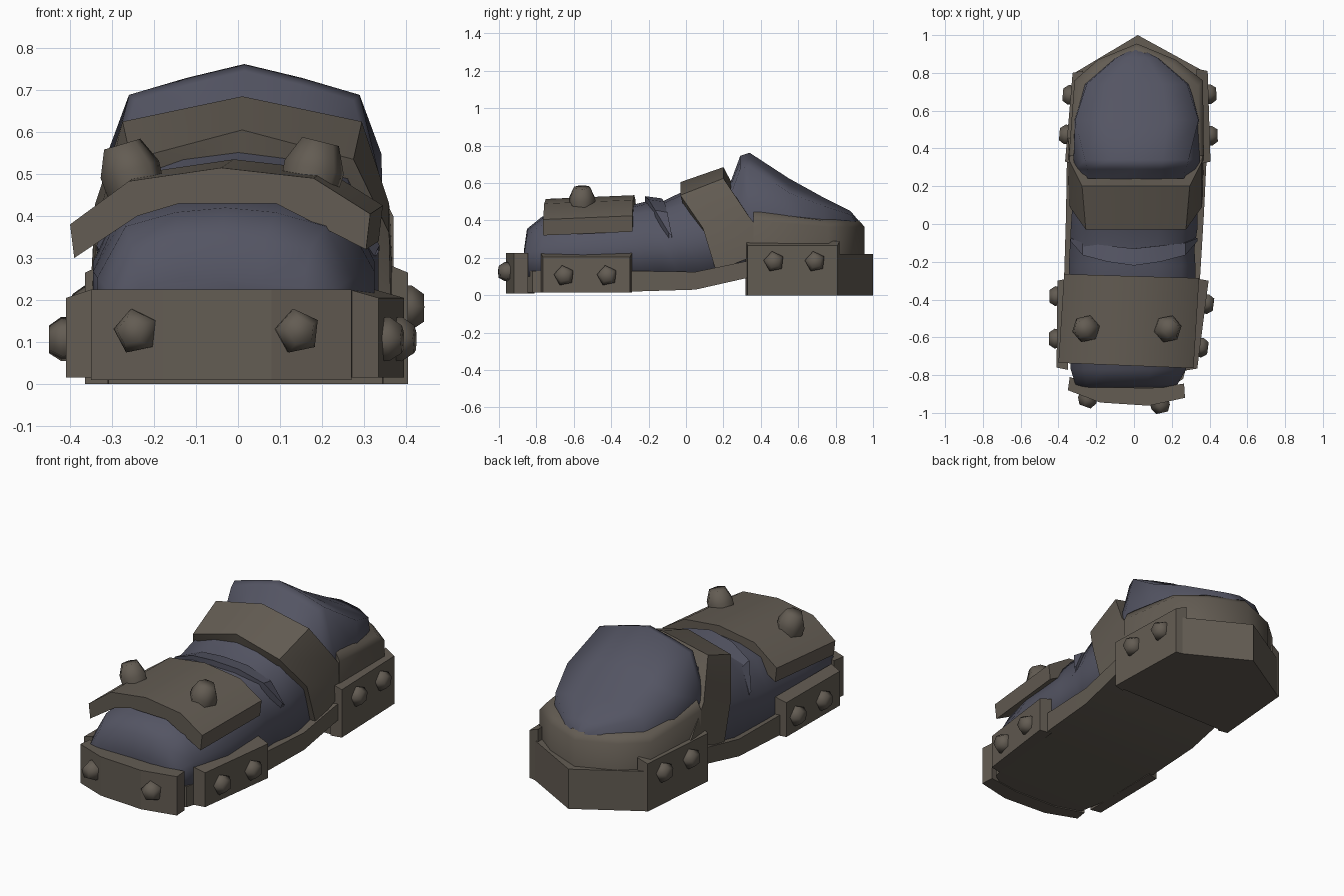
import bpy, bmesh, math
from mathutils import Vector

if "Cube" in bpy.data.objects:
    bpy.data.objects.remove(bpy.data.objects["Cube"])


def material(name, col):
    m = bpy.data.materials.new(name)
    m.diffuse_color = (*col, 1)
    m.use_nodes = True
    m.node_tree.nodes["Principled BSDF"].inputs["Base Color"].default_value = m.diffuse_color
    return m


BROWN = material("brown_leather", (0.125, 0.107, 0.086))
SLATE = material("slate_cloth", (0.088, 0.090, 0.125))


def loft(name, rings, mat, wrap=False, angle=32):
    """Skin closed rings; cap both ends, or join last to first when wrap."""
    bm = bmesh.new()
    vs = [[bm.verts.new(p) for p in r] for r in rings]
    n = len(rings[0])
    for a, b in zip(vs, vs[1:] + vs[:1] if wrap else vs[1:]):
        for i in range(n):
            j = (i + 1) % n
            bm.faces.new((a[i], a[j], b[j], b[i]))
    if not wrap:
        bm.faces.new(vs[0])
        bm.faces.new(vs[-1])
    bmesh.ops.recalc_face_normals(bm, faces=bm.faces)
    me = bpy.data.meshes.new(name)
    bm.to_mesh(me)
    bm.free()
    me.materials.append(mat)
    ob = bpy.data.objects.new(name, me)
    bpy.context.collection.objects.link(ob)
    if angle:
        bpy.ops.object.select_all(action='DESELECT')
        ob.select_set(True)
        bpy.context.view_layer.objects.active = ob
        bpy.ops.object.shade_smooth_by_angle(angle=math.radians(angle))
    return ob


def prism(name, outline, z0, z1, mat):
    return loft(name, [[(x, y, z) for x, y in outline] for z in (z0, z1)], mat, angle=0)


def stud(name, pos, normal, r, h, sides):
    """Blunt faceted rivet standing on a surface."""
    q = Vector(normal).normalized().to_track_quat('Z', 'Y')
    rings = []
    for k, t in ((.95, -0.3), (1, 0.3), (0.62, 1)):
        rings.append([Vector(pos) + q @ Vector((r * k * math.cos(a), r * k * math.sin(a), h * t))
                      for a in (math.tau * i / sides + math.pi / 2 + .2 for i in range(sides))])
    loft(name, rings, BROWN, angle=75)


# Cloth upper: cross-sections from toe to the closed ankle dome and heel
def section(y, w, cx, z0, z1, u=.78, v=.86):
    k = 1 - (1 - v) * .45 if y > .26 else .965
    side = [(1, 0), (1, .48), (u, v), (u * .5, k)]
    pts = [(-a, b) for a, b in side] + [(0, 1)] + side[::-1]
    return [(cx + w * a, y, z0 + (z1 - z0) * b) for a, b in pts]


stations = [  # y, half width, centre x, base z, top z, shoulder width and height
    (-.865, .25, -.04, .10, .25), (-.85, .27, -.04, .10, .355), (-.77, .305, -.03, .10, .42),
    (-.55, .335, -.01, .10, .45), (-.28, .335, -.01, .10, .485), (-.22, .335, -.01, .10, .50),
    (-.13, .33, -.01, .10, .50), (-.03, .335, 0, .10, .548), (.12, .33, .005, .10, .585),
    (.24, .315, .01, .12, .61), (.29, .325, .015, .14, .745, .8, .885),
    (.34, .335, .015, .15, .762, .82, .88), (.55, .33, .015, .17, .625, .99, .83),
    (.74, .28, .015, .18, .52, .95, .87), (.88, .12, .015, .18, .45, .9, .93),
    (.93, .02, .015, .18, .39)]
loft("cloth_upper", [section(*s) for s in stations], SLATE, angle=100)

# Folded tongue lip, a thin V-shaped cloth wedge across the instep, narrowing to its ends
half = [(.337, -.09, .33), (.272, -.165, .455), (.14, -.20, .512), (0, -.22, .53)]
width = [.015, .065, .085, .09]


def lip(dy, k, dz):
    pts = [(x * k, y + w * dy, z + dz) for (x, y, z), w in zip(half, width)]
    return [(-x, y, z) for x, y, z in pts] + pts[-2::-1]


loft("tongue_lip", [lip(0, 1, 0), lip(1, 1, -.012), lip(1, .93, -.05), lip(0, .93, -.05)],
     SLATE, wrap=True)

# Sole running from toe to the raised arch
sole = [(-.89, -.2, .15, .015, .13), (-.82, -.32, .26, .015, .13), (-.6, -.36, .32, .015, .13),
        (-.28, -.37, .35, .02, .13), (.05, -.36, .37, .03, .125), (.36, -.355, .385, .1, .19)]
loft("sole", [[(a, y, z0), (b, y, z0), (b, y, z1), (a, y, z1)]
              for y, a, b, z0, z1 in sole], BROWN, angle=20)

# Pointed heel block and the collar cupped inside it
prism("heel_block", [(-.35, .33), (.385, .33), (.385, .8), (.02, 1.0), (-.315, .8)], 0, .22, BROWN)
collar = [(-.345, .36), (.37, .36), (.365, .76), (.22, .87), (.015, .955), (-.19, .87), (-.315, .76)]
loft("heel_collar", [[(x, y, .15) for x, y in collar],
                     [(x, y, .365 if y > .5 else .40) for x, y in collar],
                     [(.015 + (x - .015) * .93, y - .03 * (y > .5), .40 if y > .5 else .45)
                      for x, y in collar]], BROWN, angle=60)


# Slanted ankle strap
def arch(points):
    return [(.01 - x, y, z) for x, y, z in points] + [(.01 + x, y, z) for x, y, z in points[-2::-1]]


strap_front = [(.355, .16, .13), (.35, .09, .36), (.265, -.03, .535), (0, -.03, .605)]
strap_back = [(.36, .47, .25), (.35, .33, .43), (.285, .20, .625), (0, .20, .685)]
strap_back_in = [(.31, .48, .22), (.31, .36, .39), (.255, .24, .565), (0, .24, .61)]
strap_front_in = [(.30, .17, .10), (.30, .10, .33), (.235, -.015, .48), (0, -.015, .545)]
loft("ankle_strap", [arch(s) for s in (strap_front, strap_back, strap_back_in, strap_front_in)],
     BROWN, wrap=True, angle=40)

# Arched toe cover plate
cover_out = [(-.4, .38), (-.26, .483), (-.04, .515), (.18, .49), (.315, .405)]
cover_in = [(.305, .32), (.09, .43), (-.14, .43), (-.24, .4), (-.39, .3)]
rim = cover_out + cover_in
loft("toe_cover", [[(x, -.735 - .04 * (x + .4), z) for x, z in rim],
                   [(x + .03, -.265 - .03 * (x + .4), z + .02) for x, z in rim]], BROWN)
stud("cover_stud_left", (-.25, -.555, .485), (-.3, 0, 1), .074, .09, 6)
stud("cover_stud_right", (.175, -.555, .49), (.25, 0, 1), .074, .09, 6)

# Bent toe bumper with two rivets
prism("toe_bumper", [(-.35, -.88), (-.18, -.945), (.08, -.962), (.27, -.92),
                     (.265, -.845), (.08, -.87), (-.18, -.86), (-.34, -.81)], .01, .225, BROWN)
stud("bumper_stud_left", (-.24, -.92, .125), (-.36, -1, 0), .055, .05, 5)
stud("bumper_stud_right", (.14, -.95, .125), (.22, -1, 0), .055, .05, 5)

# Side guards with a sloping top:
# name, outer start, outer end, thickness, z range, outer top drop, stud y and z
guards = [("front_guard_left", (-.41, -.76), (-.405, -.30), .06, .015, .225, .02, (-.61, -.385), .105),
          ("front_guard_right", (.335, -.765), (.395, -.30), .07, .015, .225, .02, (-.65, -.42), .105),
          ("heel_guard_left", (-.365, .33), (-.325, .80), .055, 0, .29, .025, (.47, .68), .18),
          ("heel_guard_right", (.405, .33), (.39, .81), .06, 0, .29, .025, (.47, .69), .18)]
for name, (xa, ya), (xb, yb), thick, z0, z1, drop, ys, zs in guards:
    s = 1 if xa > 0 else -1
    rings = []
    for inset, top, pad in ((0, z1 - drop, 0), (thick * s, z1, .012)):
        rings.append([(xa - inset, ya - pad, z0), (xb - inset, yb + pad, z0),
                      (xb - inset, yb + pad, top), (xa - inset, ya - pad, top)])
    loft(name, rings, BROWN, angle=0)
    for i, y in enumerate(ys):
        x = xa + (xb - xa) * (y - ya) / (yb - ya)
        stud(f"{name}_stud_{i + 1}", (x, y, zs), (s, -s * (xb - xa) / (yb - ya), 0), .056, .042, 5)
